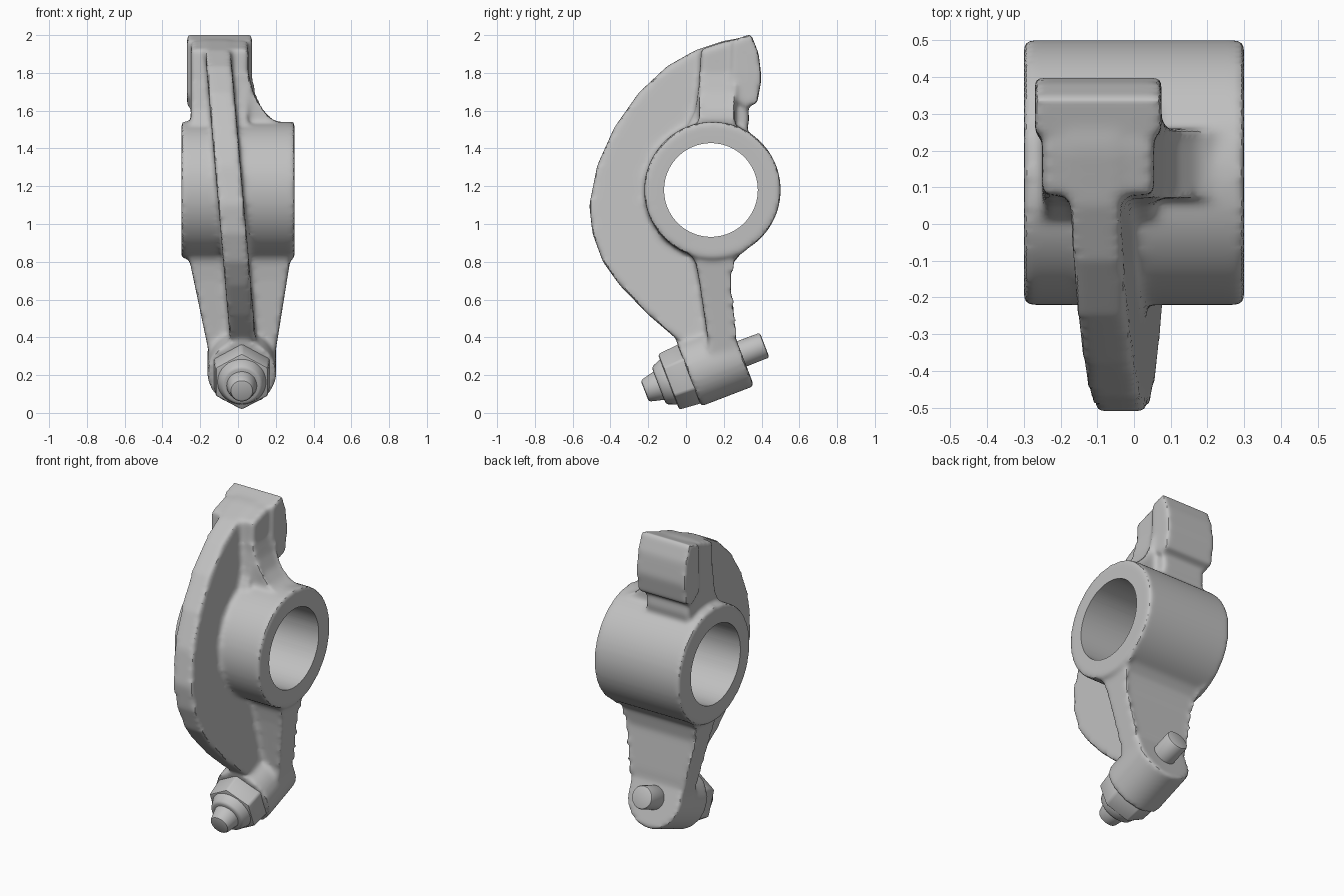
import bpy, bmesh, math
from mathutils import Matrix, Vector

if "Cube" in bpy.data.objects:
    bpy.data.objects.remove(bpy.data.objects["Cube"])

steel = bpy.data.materials.new("grey steel")
steel.use_nodes = True
GREY = (0.53, 0.53, 0.53, 1)
steel.diffuse_color = GREY
steel.node_tree.nodes["Principled BSDF"].inputs["Base Color"].default_value = GREY


def to_object(bm, name):
    bmesh.ops.recalc_face_normals(bm, faces=bm.faces)
    mesh = bpy.data.meshes.new(name)
    bm.to_mesh(mesh)
    bm.free()
    mesh.materials.append(steel)
    ob = bpy.data.objects.new(name, mesh)
    bpy.context.collection.objects.link(ob)
    return ob


def prism(bm, outline, low, high):
    """Solid between two point functions that map each outline point to 3D."""
    a = [bm.verts.new(low(*p)) for p in outline]
    b = [bm.verts.new(high(*p)) for p in outline]
    caps = [bm.faces.new(a), bm.faces.new(b[::-1])]
    for i in range(len(a)):
        j = (i + 1) % len(a)
        bm.faces.new((a[i], b[i], b[j], a[j]))
    bmesh.ops.triangulate(bm, faces=caps)


def side_prism(bm, outline, x_low, x_high):
    prism(bm, outline, lambda y, z: (x_low(z), y, z), lambda y, z: (x_high(z), y, z))


def rod(bm, start, end, r1, r2=None, sides=64):
    start, end = Vector(start), Vector(end)
    turn = (end - start).to_track_quat('Z', 'Y').to_matrix().to_4x4()
    bmesh.ops.create_cone(bm, cap_ends=True, segments=sides, radius1=r1,
                          radius2=r1 if r2 is None else r2, depth=(end - start).length,
                          matrix=Matrix.Translation((start + end) / 2) @ turn)


def screw_point(t):
    """Point on the tilted adjuster axis, measured from the boss front."""
    a = math.radians(21)
    return (0.02, 0.015 + t * math.cos(a), 0.205 + t * math.sin(a))


def apply(ob):
    bpy.ops.object.select_all(action='DESELECT')
    bpy.context.view_layer.objects.active = ob
    ob.select_set(True)
    for m in list(ob.modifiers):
        bpy.ops.object.modifier_apply(modifier=m.name)
    bpy.ops.object.shade_smooth_by_angle(angle=math.radians(35))


# Cast body: all solids overlap and are fused below
bm = bmesh.new()
PIVOT_Y, PIVOT_Z = 0.14, 1.18
rod(bm, (-0.3, PIVOT_Y, PIVOT_Z), (0.3, PIVOT_Y, PIVOT_Z), 0.361, sides=96)

# Leaning curved web
web = [(0.33, 1.99), (0.2, 1.97), (0.05, 1.92), (-0.1, 1.835), (-0.25, 1.695), (-0.38, 1.51),
       (-0.47, 1.31), (-0.512, 1.1), (-0.495, 0.95), (-0.44, 0.8), (-0.35, 0.675),
       (-0.2, 0.52), (-0.06, 0.4), (0.15, 0.33), (0.2, 0.9), (0.2, 1.6), (0.3, 1.9)]
lean = lambda z: 0.025 - 0.087 * (z - 0.4)
side_prism(bm, web, lambda z: lean(z) - 0.068, lambda z: lean(z) + 0.068)

# Neck and its flare into the hub
neck = [(0.32, 1.985), (0.2, 1.965), (0.08, 1.925), (0.07, 1.75), (0.05, 1.6), (0.0, 1.5),
        (0.0, 1.4), (0.3, 1.4), (0.335, 1.55), (0.32, 1.7)]
side_prism(bm, neck, lambda z: -0.25, lambda z: 0.055)
flare = [(0.0, 1.8), (0.055, 1.8), (0.08, 1.7), (0.115, 1.62), (0.17, 1.56), (0.25, 1.52),
         (0.25, 1.47), (0.0, 1.47)]
prism(bm, flare, lambda x, z: (x, 0.07, z), lambda x, z: (x, 0.26, z))

# Contact pad
pad = [(0.25, 1.975), (0.345, 2.005), (0.385, 1.9), (0.4, 1.77), (0.377, 1.64), (0.32, 1.62),
       (0.24, 1.68), (0.28, 1.8), (0.28, 1.9)]
side_prism(bm, pad, lambda z: -0.27, lambda z: 0.075)

# Tapered lower arm
arm = [(0.0, 0.87), (0.05, 0.8), (0.07, 0.7), (0.12, 0.36), (0.12, 0.24), (0.27, 0.28),
       (0.26, 0.45), (0.23, 0.7), (0.25, 0.8), (0.33, 0.9), (0.28, 0.96), (0.05, 0.96)]
side_prism(bm, arm, lambda z: -0.15 - 0.21 * (z - 0.3), lambda z: 0.195 + 0.16 * (z - 0.3))

# Tilted boss
rod(bm, screw_point(0), screw_point(0.3), 0.183)
body = to_object(bm, "rocker_body")

# Fuse and soften like a casting
fuse = body.modifiers.new("fuse", 'REMESH')
fuse.mode = 'VOXEL'
fuse.voxel_size = 0.014
soften = body.modifiers.new("soften", 'SMOOTH')
soften.factor = 0.5
soften.iterations = 9

# Bore through the hub
bm = bmesh.new()
rod(bm, (-0.5, 0.132, PIVOT_Z), (0.5, 0.132, PIVOT_Z), 0.248, sides=96)
cutter = to_object(bm, "bore_cutter")
cutter.hide_render = True
bore = body.modifiers.new("bore", 'BOOLEAN')
bore.operation = 'DIFFERENCE'
bore.solver = 'EXACT'
bore.object = cutter
apply(body)
bpy.data.objects.remove(cutter)


# Adjuster hardware: name, start, end, radii, sides
hardware = [("lock_nut", 0.02, -0.115, 0.172, 0.16, 6),
            ("nut_collar", -0.1, -0.17, 0.135, 0.105, 32),
            ("adjuster_stud", -0.15, -0.25, 0.085, 0.06, 32),
            ("valve_pin", 0.25, 0.43, 0.072, 0.07, 32)]
for name, t0, t1, r1, r2, sides in hardware:
    bm = bmesh.new()
    rod(bm, screw_point(t0), screw_point(t1), r1, r2, sides)
    part = to_object(bm, name)
    edge = part.modifiers.new("edge", 'BEVEL')
    edge.width = 0.012
    edge.segments = 2
    edge.limit_method = 'ANGLE'
    apply(part)
